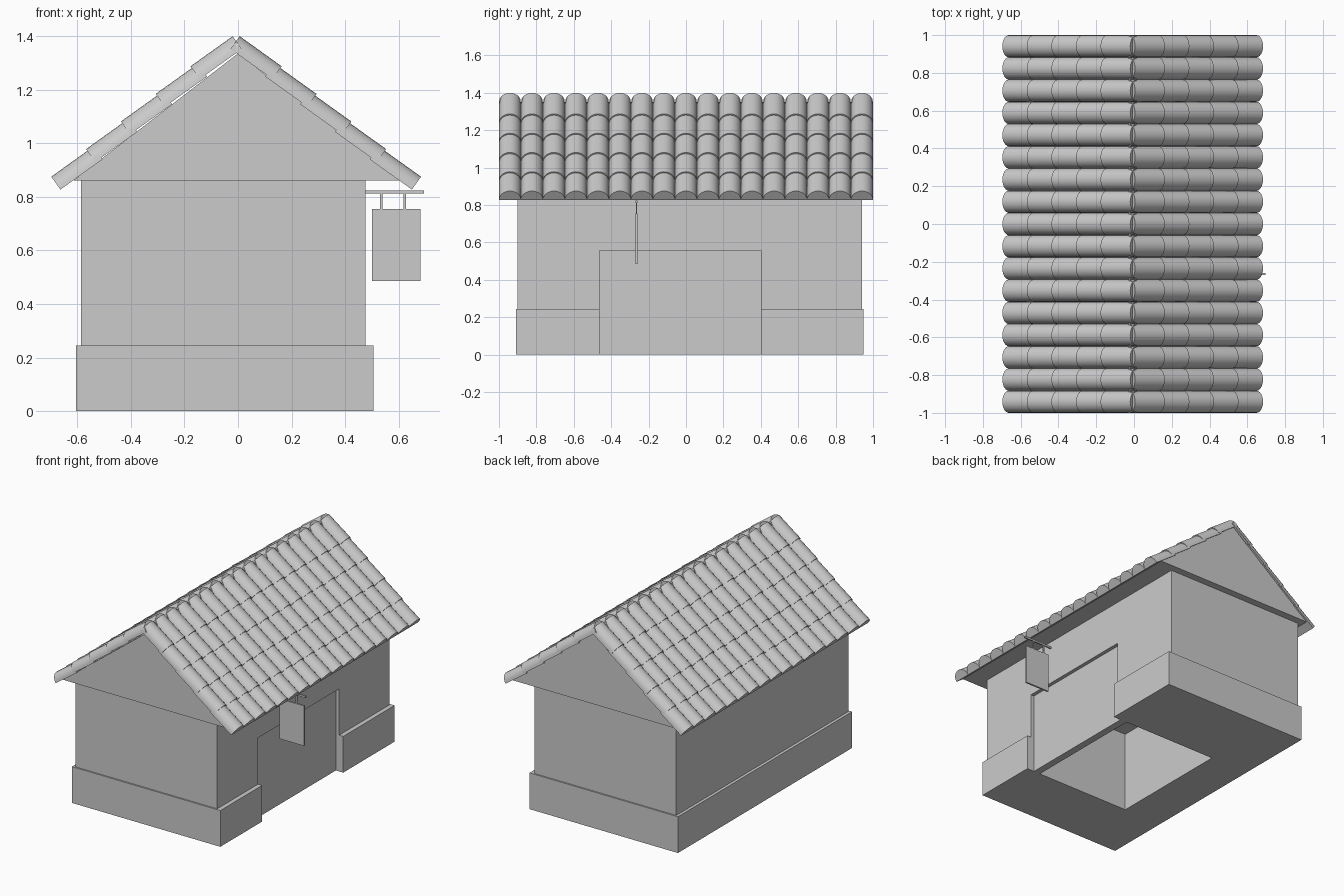
import bpy
import bmesh
import math
from mathutils import Vector

default = bpy.data.objects.get("Cube")
if default:
    bpy.data.objects.remove(default, do_unlink=True)

stone = bpy.data.materials.new("light grey")
stone.use_nodes = True
GREY = (0.6, 0.6, 0.6, 1)
stone.diffuse_color = GREY
stone.node_tree.nodes["Principled BSDF"].inputs["Base Color"].default_value = GREY


def finish(name, bm):
    """Turn a bmesh into a named object with the shared material."""
    bmesh.ops.recalc_face_normals(bm, faces=bm.faces)
    mesh = bpy.data.meshes.new(name)
    bm.to_mesh(mesh)
    bm.free()
    mesh.materials.append(stone)
    obj = bpy.data.objects.new(name, mesh)
    bpy.context.collection.objects.link(obj)
    return obj


def box(name, x, y, z):
    """Box from (low, high) ranges on each axis."""
    bm = bmesh.new()
    bmesh.ops.create_cube(bm, size=1)
    for v in bm.verts:
        v.co = [r[0] if c < 0 else r[1] for c, r in zip(v.co, (x, y, z))]
    return finish(name, bm)


def prism(bm, start, end):
    """Solid between two matching closed outlines."""
    a = [bm.verts.new(p) for p in start]
    b = [bm.verts.new(p) for p in end]
    bm.faces.new(a)
    bm.faces.new(b[::-1])
    for i in range(len(a)):
        j = (i + 1) % len(a)
        bm.faces.new((a[i], b[i], b[j], a[j]))


def select_only(obj):
    bpy.ops.object.select_all(action="DESELECT")
    obj.select_set(True)
    bpy.context.view_layer.objects.active = obj


# Footing and walls
footing = box("footing", (-0.605, 0.505), (-0.91, 0.95), (0, 0.245))
walls = box("walls", (-0.585, 0.475), (-0.90, 0.94), (0.245, 0.86))

# Doorway and the small room behind it, open to the ground
DOOR_Y = (-0.463, 0.402)
cutter = box("room_cutter", (-0.315, 0.9), DOOR_Y, (-0.2, 0.558))
cutter.hide_render = True
for part in (footing, walls):
    cut = part.modifiers.new("doorway", "BOOLEAN")
    cut.operation = "DIFFERENCE"
    cut.solver = "EXACT"
    cut.object = cutter
    select_only(part)
    bpy.ops.object.modifier_apply(modifier=cut.name)
bpy.data.objects.remove(cutter, do_unlink=True)
box("door", (0.40, 0.45), DOOR_Y, (0, 0.558))

# Gabled roof body
gable = [(-0.615, 0.86), (0.615, 0.86), (0, 1.335)]
bm = bmesh.new()
prism(bm, [(x, -0.99, z) for x, z in gable], [(x, 0.99, z) for x, z in gable])
finish("gable_roof", bm)

# Half-round roof tiles in overlapping rows
COLUMNS, ROWS, STEPS = 17, 5, 12
RADIUS = 1 / COLUMNS
TILT = math.radians(35.6)
LENGTH = 0.193
CENTRE = -0.007


def tile_slope(name, side):
    up_slope = Vector((-side * math.cos(TILT), 0, math.sin(TILT)))
    outward = Vector((side * math.sin(TILT), 0, math.cos(TILT)))
    bm = bmesh.new()
    for row in range(ROWS):
        crown = Vector((CENTRE + side * (0.69 - 0.130 * row), 0, 0.875 + 0.103 * row))
        for column in range(COLUMNS):
            middle = crown - outward * RADIUS
            middle.y = -1 + RADIUS * (2 * column + 1)
            arc = []
            for i in range(STEPS + 1):
                t = math.pi * i / STEPS
                arc.append(middle + outward * RADIUS * math.sin(t)
                           + Vector((0, RADIUS * math.cos(t), 0)))
            prism(bm, arc, [p + up_slope * LENGTH for p in arc])
    obj = finish(name, bm)
    select_only(obj)
    bpy.ops.object.shade_smooth_by_angle(angle=math.radians(35))


tile_slope("left_roof_tiles", 1)
tile_slope("right_roof_tiles", -1)

# Hanging board on its bracket beside the door
SIGN_Y = -0.265


def sign_part(name, x, z, thickness):
    box(name, x, (SIGN_Y - thickness / 2, SIGN_Y + thickness / 2), z)


sign_part("sign_board", (0.50, 0.682), (0.485, 0.755), 0.012)
sign_part("sign_bracket", (0.47, 0.695), (0.812, 0.824), 0.01)
for label, x in (("inner", 0.535), ("outer", 0.622)):
    sign_part(label + "_sign_hanger", (x - 0.005, x + 0.005), (0.755, 0.814), 0.006)
